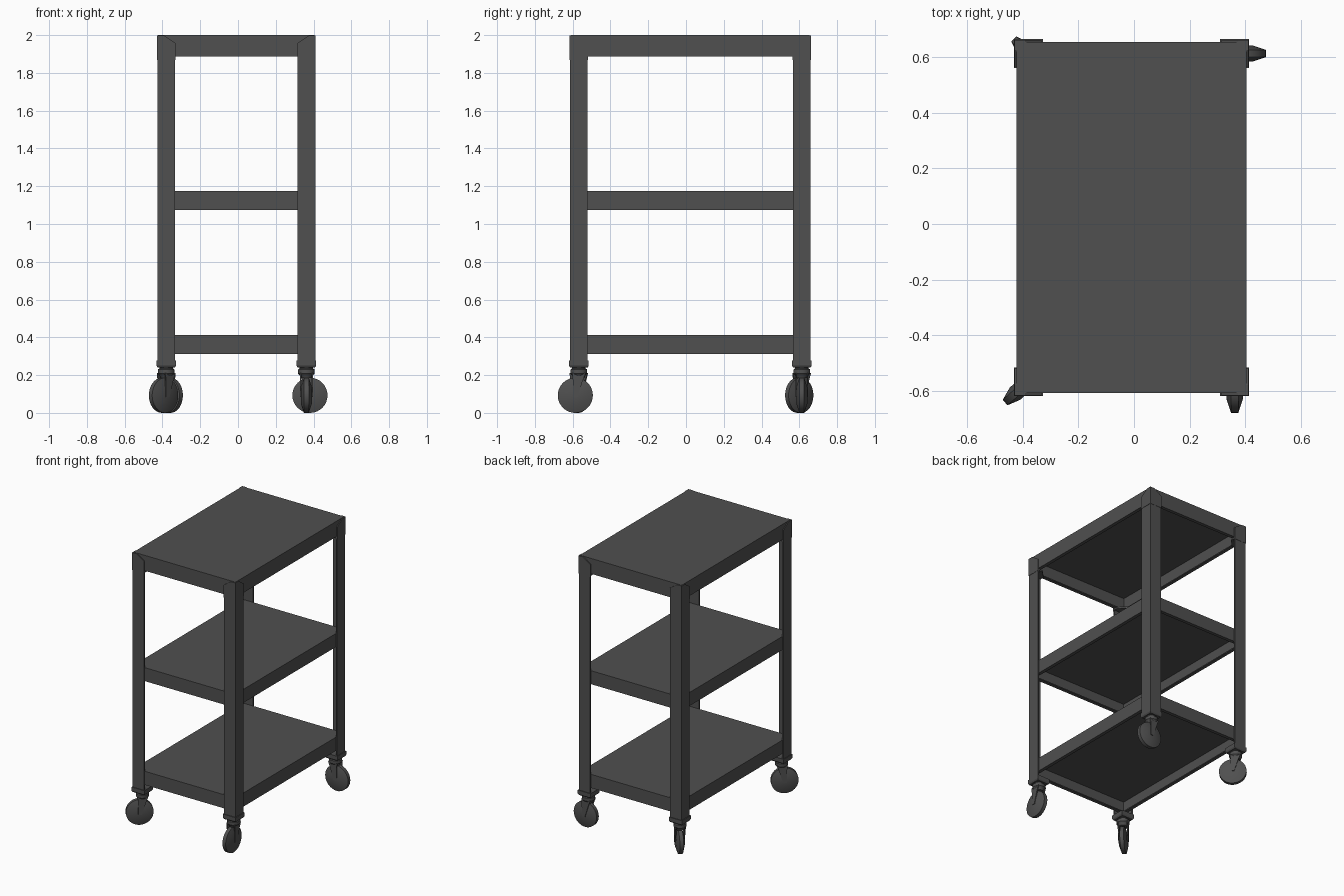
import bpy, bmesh, math
from mathutils import Matrix

if "Cube" in bpy.data.objects:
    bpy.data.objects.remove(bpy.data.objects["Cube"])

CX, CY = -0.009, 0.023      # centre of the frame
HX, HY = 0.418, 0.637       # outer half sizes of the frame
PX, PY = 0.371, 0.590       # caster pivots from the frame centre

dark = bpy.data.materials.new("dark_paint")
dark.diffuse_color = (0.08, 0.08, 0.08, 1)
dark.use_nodes = True
dark.node_tree.nodes["Principled BSDF"].inputs["Base Color"].default_value = dark.diffuse_color


def finish(name, bm, matrix=Matrix(), smooth=False):
    bm.transform(matrix)
    bmesh.ops.recalc_face_normals(bm, faces=bm.faces[:])
    me = bpy.data.meshes.new(name)
    bm.to_mesh(me)
    bm.free()
    me.materials.append(dark)
    ob = bpy.data.objects.new(name, me)
    bpy.context.collection.objects.link(ob)
    if smooth:
        bpy.context.view_layer.objects.active = ob
        ob.select_set(True)
        bpy.ops.object.shade_smooth_by_angle(angle=math.radians(30))
        ob.select_set(False)
    return ob


def loft(rings):
    """Skin a list of equal-length point rings and cap both ends."""
    bm = bmesh.new()
    vs = [[bm.verts.new(p) for p in r] for r in rings]
    n = len(vs[0])
    for a, b in zip(vs, vs[1:]):
        for i in range(n):
            j = (i + 1) % n
            bm.faces.new((a[i], a[j], b[j], b[i]))
    bm.faces.new(vs[0])
    bm.faces.new(vs[-1])
    return bm


def rect(hx, hy, z):
    return [(-hx, -hy, z), (hx, -hy, z), (hx, hy, z), (-hx, hy, z)]


def lathe(profile, n=32):
    """Turn (radius, height) points around z."""
    ang = [2 * math.pi * i / n for i in range(n)]
    return loft([[(r * math.cos(a), r * math.sin(a), z) for a in ang] for r, z in profile])


def tray(name, hx, hy, z0, z1):
    # Upside-down tray with turned-in bottom lip
    rings = [(0, z1), (0, z0), (0.025, z0), (0.025, z0 + 0.008),
             (0.01, z0 + 0.008), (0.01, z1 - 0.012)]
    finish(name, loft([rect(hx - i, hy - i, z) for i, z in rings]),
           Matrix.Translation((CX, CY, 0)))


# Shelves
tray("top_shelf", HX - 0.004, HY - 0.006, 1.887, 2.0)
tray("middle_shelf", HX - 0.009, HY - 0.009, 1.075, 1.174)
tray("bottom_shelf", HX - 0.009, HY - 0.009, 0.313, 0.413)


def corner_matrix(sx, sy):
    # Local x and y run inward from the outer corner
    return Matrix.Translation((CX + sx * HX, CY + sy * HY, 0)) @ Matrix.Diagonal((-sx, -sy, 1, 1))


def caster(label, x, y, angle):
    m = Matrix.Translation((x, y, 0)) @ Matrix.Rotation(math.radians(angle), 4, 'Z')
    trail, wz = 0.019, 0.093
    axle = m @ Matrix.Translation((trail, 0, wz)) @ Matrix.Rotation(math.pi / 2, 4, 'X')
    # Socket at the foot of the leg
    finish(label + "_caster_socket", loft([rect(0.046, 0.046, 0.24), rect(0.052, 0.052, 0.25),
           rect(0.052, 0.052, 0.277)]), Matrix.Translation((x, y, 0)))
    # Swivel bearing
    finish(label + "_caster_swivel", lathe([(0.03, 0.185), (0.036, 0.2), (0.044, 0.208),
           (0.044, 0.23), (0.036, 0.235), (0.036, 0.255)]), m, True)
    # Fork arms, tapering down to the axle
    side = [(-0.036, 0.212), (0.036, 0.212), (0.032, 0.17), (trail + 0.012, wz - 0.01),
            (trail - 0.012, wz - 0.01), (-0.02, 0.17)]
    for s, part in ((-1, "left"), (1, "right")):
        rings = [[(px, s * w, pz) for px, pz in side] for w in (0.027, 0.034)]
        finish(f"{label}_caster_{part}_fork", loft(rings), m)
    # Wheel, tapering straight to a narrow flat tread
    prof = [(0.045, -0.029), (0.093, -0.013), (0.093, 0.013), (0.045, 0.029)]
    finish(label + "_caster_wheel", lathe(prof), axle, True)


corners = [("front_left", -1, -1, 222), ("front_right", 1, -1, 270),
           ("back_right", 1, 1, 0), ("back_left", -1, 1, 315)]
L = [(0, 0), (0.093, 0), (0.093, 0.01), (0.01, 0.01), (0.01, 0.093), (0, 0.093)]

for label, sx, sy, angle in corners:
    m = corner_matrix(sx, sy)
    # Angle-iron leg
    finish(label + "_leg", loft([[(x, y, z) for x, y in L] for z in (0.26, 1.96)]), m)
    # Sloped corner cap plates on both outer faces
    cap = [(-0.002, 1.868), (0.095, 1.868), (0.095, 1.958), (0.035, 1.998), (-0.002, 1.998)]
    finish(label + "_cap_front", loft([[(u, d, z) for u, z in cap] for d in (-0.002, 0.007)]), m)
    finish(label + "_cap_side", loft([[(d, u, z) for u, z in cap] for d in (-0.002, 0.007)]), m)
    # Inner gusset under the top shelf
    tri = [(0.008, 0.008), (0.095, 0.008), (0.095, 0.04), (0.04, 0.095), (0.008, 0.095)]
    finish(label + "_gusset", loft([[(x, y, z) for x, y in tri] for z in (1.872, 1.884)]), m)
    caster(label, CX + sx * PX, CY + sy * PY, angle)
